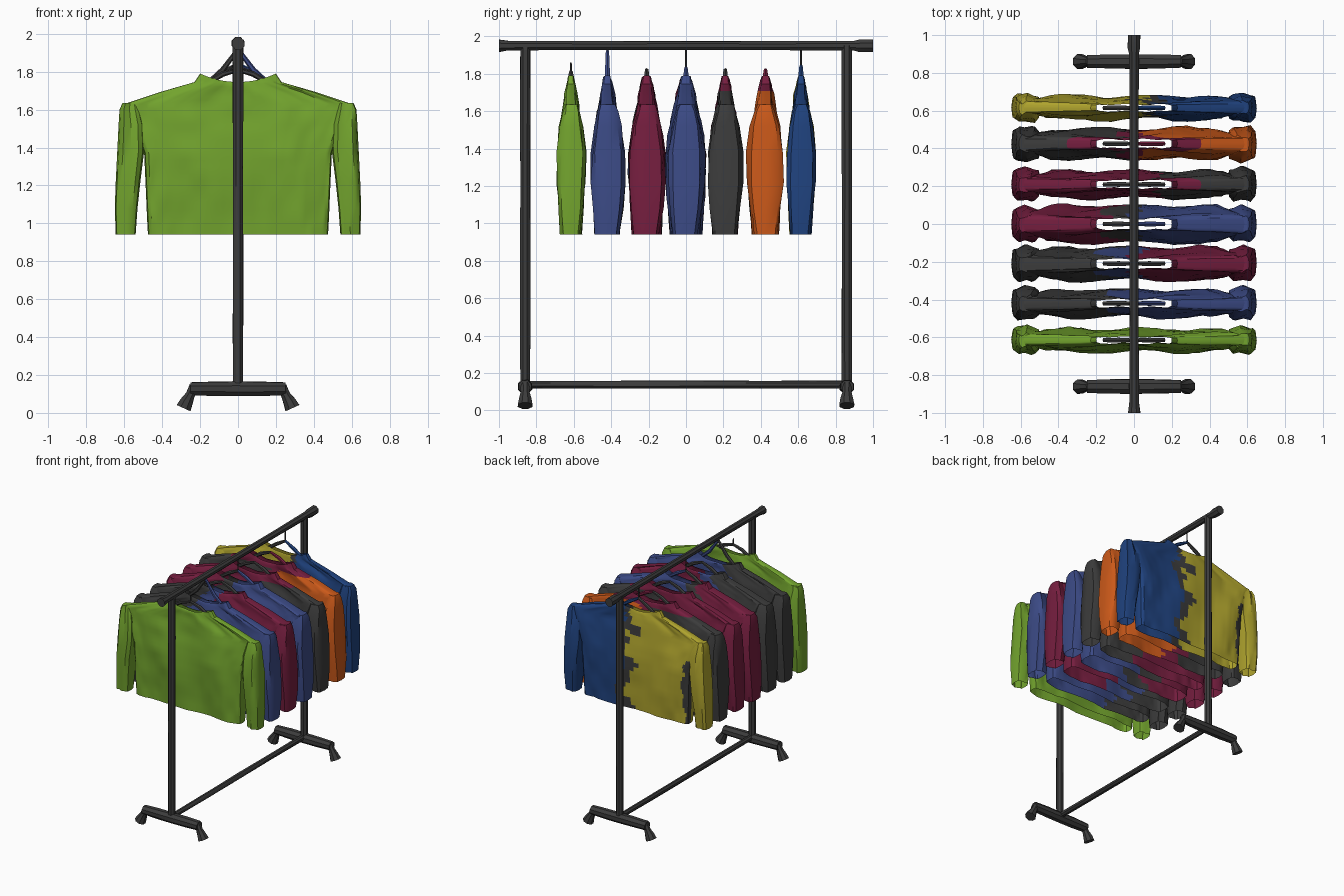
import bpy, bmesh, math, random
from mathutils import Vector

random.seed(4)
if "Cube" in bpy.data.objects:
    bpy.data.objects.remove(bpy.data.objects["Cube"])

COLOURS = {
    "charcoal": (0.045, 0.045, 0.045), "green": (0.17, 0.37, 0.027),
    "indigo": (0.045, 0.07, 0.24), "navy": (0.014, 0.055, 0.21),
    "crimson": (0.18, 0.013, 0.05), "orange": (0.6, 0.1, 0.01),
    "yellow": (0.43, 0.37, 0.027),
}
MATS = {}
for key, rgb in COLOURS.items():
    mat = bpy.data.materials.new(key)
    mat.use_nodes = True
    mat.diffuse_color = (*rgb, 1)
    bsdf = mat.node_tree.nodes["Principled BSDF"]
    bsdf.inputs["Base Color"].default_value = (*rgb, 1)
    bsdf.inputs["Roughness"].default_value = 0.8
    MATS[key] = mat


def loft(name, rings, colours, caps=(True, True), rule=None):
    """Skin a list of closed rings; a rule refines the skin and picks colour slots."""
    bm = bmesh.new()
    loops = [[bm.verts.new(p) for p in ring] for ring in rings]
    n = len(loops[0])
    for a, b in zip(loops, loops[1:]):
        for i in range(n):
            j = (i + 1) % n
            bm.faces.new((a[i], a[j], b[j], b[i]))
    for wanted, end in zip(caps, (loops[0], loops[-1])):
        if wanted:
            bm.faces.new(end)
    bmesh.ops.recalc_face_normals(bm, faces=bm.faces)
    if rule:
        bmesh.ops.subdivide_edges(bm, edges=bm.edges[:], cuts=2, use_grid_fill=True)
        for f in bm.faces:
            f.material_index = rule(f.calc_center_median())
    mesh = bpy.data.meshes.new(name)
    bm.to_mesh(mesh)
    bm.free()
    for c in colours:
        mesh.materials.append(MATS[c])
    obj = bpy.data.objects.new(name, mesh)
    bpy.context.collection.objects.link(obj)
    bpy.ops.object.select_all(action="DESELECT")
    obj.select_set(True)
    bpy.context.view_layer.objects.active = obj
    bpy.ops.object.shade_smooth_by_angle(angle=math.radians(35))


def rod(name, stations, sides=8, wobble=0.0, colour="charcoal"):
    """Tube through (point, radius) stations."""
    pts = [Vector(p) for p, r in stations]
    rings = []
    for k, (p, r) in enumerate(stations):
        axis = (pts[min(k + 1, len(pts) - 1)] - pts[max(k - 1, 0)]).normalized()
        side = axis.cross(Vector((0, 0, 1)))
        if side.length < 0.1:
            side = Vector((1, 0, 0))
        side.normalize()
        up = side.cross(axis)
        ring = []
        for i in range(sides):
            t = math.tau * (i + 0.5) / sides
            rr = r * (1 + random.uniform(-wobble, wobble))
            ring.append(pts[k] + side * rr * math.cos(t) + up * rr * math.sin(t))
        rings.append(ring)
    loft(name, rings, [colour])


# Rack: rails, posts and feet
rod("top_rail", [((0, y, 1.95), r) for y, r in
    ((-1, 0.036), (-0.95, 0.028), (-0.5, 0.025), (0, 0.026), (0.5, 0.025),
     (0.9, 0.028), (0.93, 0.036), (1, 0.036))], wobble=0.06)
rod("bottom_rail", [((0, y, 0.138), 0.022) for y in (-0.86, -0.4, 0, 0.4, 0.86)],
    wobble=0.1)
for end, y in (("front", -0.86), ("back", 0.86)):
    rod(end + "_post", [((0, y, z), 0.029) for z in (0.1, 0.5, 0.9, 1.3, 1.6, 1.95)],
        wobble=0.07)
    rod(end + "_base", [((x, y, 0.127), r) for x, r in
        ((-0.25, 0.036), (-0.12, 0.04), (0, 0.041), (0.12, 0.04), (0.25, 0.036))],
        wobble=0.04)
    for label, s in (("right", -1), ("left", 1)):
        rod(f"{end}_{label}_foot", [((s * x, y, z), r) for x, z, r in
            ((0.23, 0.14, 0.028), (0.252, 0.095, 0.026), (0.272, 0.058, 0.036),
             (0.287, 0.025, 0.042))], wobble=0.05)


def cloth_ring(cx, cy, z, half_w, half_d, n, pinch, collar, fold, phase):
    """Horizontal garment section, thinner in the middle when pinched."""
    ring = []
    for i in range(n):
        t = math.tau * i / n
        c, s = math.cos(t), math.sin(t)
        u = math.copysign(abs(c) ** 0.8, c)
        v = math.copysign(abs(s) ** 0.35, s) if abs(s) > 1e-6 else 0
        y = half_d * (1 - pinch * (1 - u * u)) * v
        y += fold * (math.sin(7 * u + phase + 5 * z) * abs(s) + random.uniform(-0.5, 0.5))
        ring.append((cx + half_w * u, cy + y, z + collar * u * u))
    return ring


# Section tables: height, half width, depth factor, collar lift
BODY = ((0.94, 0.475, 0.76, 0), (1.03, 0.48, 0.82, 0), (1.15, 0.485, 0.92, 0),
        (1.26, 0.49, 0.98, 0), (1.37, 0.495, 0.98, 0), (1.47, 0.53, 0.85, 0),
        (1.55, 0.57, 0.7, 0), (1.63, 0.6, 0.52, 0), (1.69, 0.42, 0.42, 0),
        (1.735, 0.23, 0.36, 0.01), (1.745, 0.2, 0.28, 0.045))
# Sleeve: height, inner x, outer x, depth factor
SLEEVE = ((0.94, 0.54, 0.645, 0.65), (1.08, 0.53, 0.65, 0.8), (1.22, 0.515, 0.645, 0.92),
          (1.38, 0.495, 0.637, 0.92), (1.52, 0.5, 0.63, 0.74), (1.6, 0.52, 0.625, 0.53),
          (1.635, 0.53, 0.61, 0.4))


def shirt(label, y, depth, right, mid, left, collar, split, band, tip, apex, hook, patches=()):
    phase = random.uniform(0, 6)

    def rule(p):
        if collar and p.z > 1.705:
            return 3
        # ragged patches on the back panel
        if p.y > y and any(((p.x - a) / ra) ** 2 + ((p.z - b) / rb) ** 2
                           < 1 + 0.4 * math.sin(40 * p.z + 25 * p.x)
                           for a, b, ra, rb in patches):
            return 1
        edge = split + 0.035 * math.sin(13 * p.z + phase) + 0.02 * math.sin(37 * p.z)
        if p.x > edge:
            return 2
        return 1 if p.x > edge - band * (1 + 0.4 * math.sin(21 * p.z)) else 0

    rings = [cloth_ring(0, y, z, w, depth * d, 36, 0.25, lift, 0.004 if lift else 0.011, phase)
             for z, w, d, lift in BODY]
    loft(f"{label}_shirt_body", rings, [right, mid, left, collar or mid], (False, False), rule)
    for side, s, colour, arm in (("right", -1, right, "charcoal"), ("left", 1, left, tip)):
        rings = [cloth_ring(s * (a + b) / 2, y, z, (b - a) / 2, min(depth, 0.1) * d, 12, 0,
                            0, 0.009, phase) for z, a, b, d in SLEEVE]
        loft(f"{label}_shirt_{side}_sleeve", rings, [colour], (False, True))
        rod(f"{label}_hanger_{side}_arm", [((0, y, apex), 0.01),
            ((s * 0.08, y, 1.79 + (apex - 1.82) * 0.2), 0.015),
            ((s * 0.16, y, 1.74), 0.012)], 6, colour=arm)
    if hook > apex:
        rod(f"{label}_hanger_hook", [((0, y, apex - 0.01), 0.006), ((0, y, hook), 0.004)], 6)


# Shirts from front to back: y, depth, right, middle, left and collar colours,
# colour boundary, middle band width, left arm colour, hanger apex, hook top
SHIRTS = (
    ("first", -0.615, 0.078, "green", "green", "green", None, 0, 0, "charcoal", 1.81, 1.86),
    ("second", -0.42, 0.095, "charcoal", "indigo", "indigo", None, 0, 0.1, "indigo", 1.92, 1.94),
    ("third", -0.21, 0.115, "charcoal", "indigo", "crimson", None, 0.02, 0.18,
     "charcoal", 1.82, 1.82),
    ("fourth", 0, 0.13, "crimson", "charcoal", "indigo", None, 0, 0.15, "indigo", 1.83, 1.94),
    ("fifth", 0.21, 0.095, "crimson", "crimson", "charcoal", "crimson", 0.12, 0.1,
     "charcoal", 1.82, 1.82),
    ("sixth", 0.425, 0.105, "charcoal", "crimson", "orange", "crimson", 0.06, 0.1,
     "crimson", 1.82, 1.82),
    ("seventh", 0.615, 0.08, "yellow", "charcoal", "navy", None, 0.12, 0.07, "navy", 1.84, 1.94,
     ((0, 1.58, 0.06, 0.05), (-0.48, 1.2, 0.05, 0.24))),
)
for spec in SHIRTS:
    shirt(*spec)
